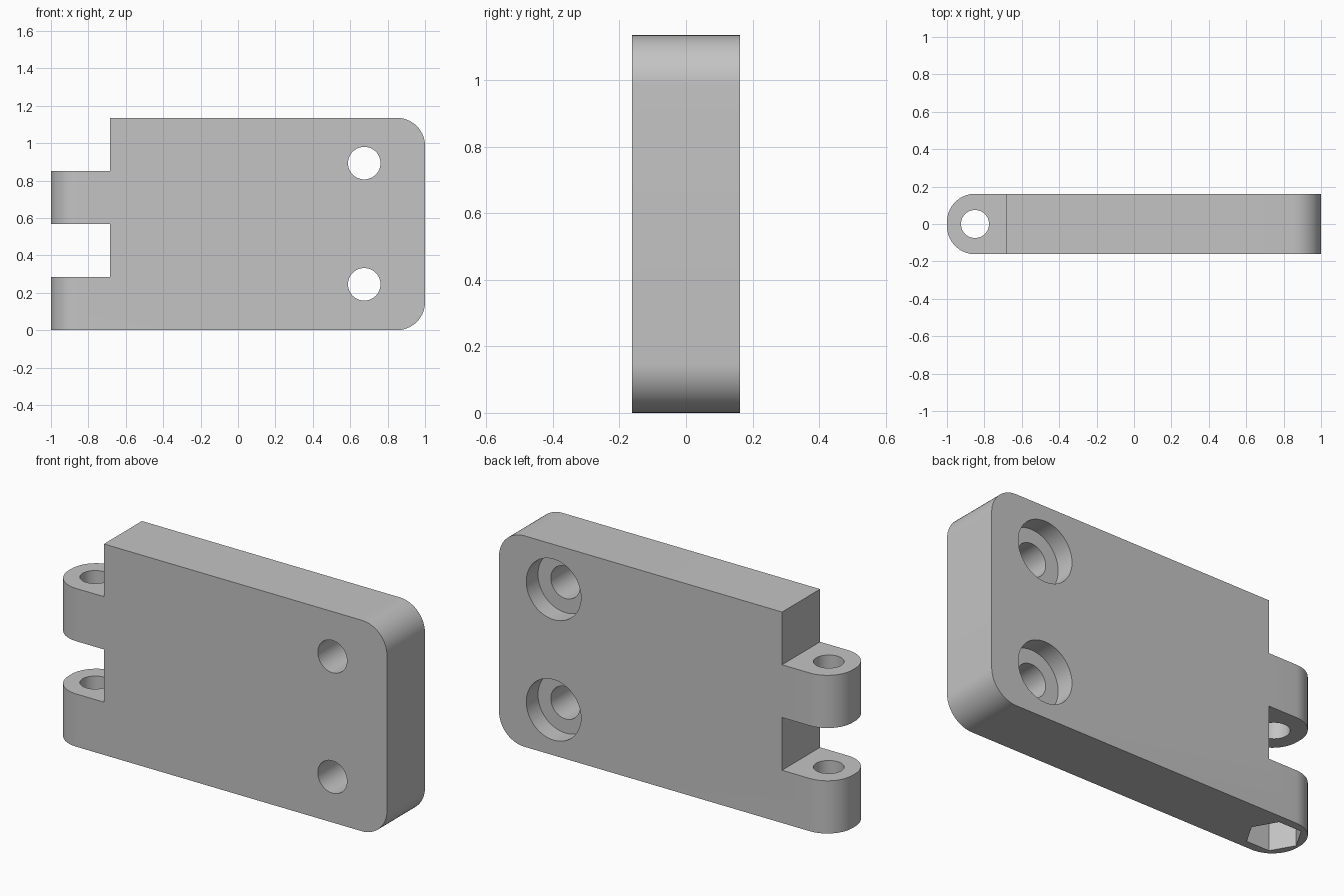
import bpy
import bmesh
from math import pi
from mathutils import Matrix

cube = bpy.data.objects.get("Cube")
if cube:
    bpy.data.objects.remove(cube, do_unlink=True)

HEIGHT = 1.135
HALF = 0.1615          # half the plate thickness
STEP = HEIGHT / 4      # knuckle height and gap
ROOT = -0.685          # where the plate meets the knuckles
ROUND = 0.15
PIN_X = -0.85
SCREW_X = 0.675

grey = bpy.data.materials.new("light_grey")
grey.use_nodes = True
colour = (0.55, 0.55, 0.55, 1)
grey.diffuse_color = colour
grey.node_tree.nodes["Principled BSDF"].inputs["Base Color"].default_value = colour


def add_object(name, bm):
    mesh = bpy.data.meshes.new(name)
    bmesh.ops.recalc_face_normals(bm, faces=bm.faces)
    bm.to_mesh(mesh)
    bm.free()
    mesh.materials.append(grey)
    obj = bpy.data.objects.new(name, mesh)
    bpy.context.collection.objects.link(obj)
    return obj


def cut(target, centre, radius, depth, axis="Z", sides=48):
    """Drill a round or polygonal hole along one axis."""
    bm = bmesh.new()
    turn = Matrix.Rotation(pi / 2, 4, "X") if axis == "Y" else Matrix()
    # first corner of the polygon points along x
    points = Matrix.Rotation(pi / 2, 4, "Z")
    bmesh.ops.create_cone(bm, cap_ends=True, segments=sides, radius1=radius,
                          radius2=radius, depth=depth,
                          matrix=Matrix.Translation(centre) @ turn @ points)
    cutter = add_object("hole_cutter", bm)
    cutter.hide_render = True
    mod = target.modifiers.new("hole", "BOOLEAN")
    mod.operation = "DIFFERENCE"
    mod.solver = "EXACT"
    mod.object = cutter
    bpy.context.view_layer.objects.active = target
    bpy.ops.object.modifier_apply(modifier=mod.name)
    bpy.data.objects.remove(cutter, do_unlink=True)


# Plate with two stepped knuckles, extruded through its thickness
outline = [(-1, 0), (1, 0), (1, HEIGHT), (ROOT, HEIGHT),
           (ROOT, 3 * STEP), (-1, 3 * STEP), (-1, 2 * STEP),
           (ROOT, 2 * STEP), (ROOT, STEP), (-1, STEP)]
bm = bmesh.new()
face = bm.faces.new([bm.verts.new((x, -HALF, z)) for x, z in outline])
side = bmesh.ops.extrude_face_region(bm, geom=[face])
moved = [v for v in side["geom"] if isinstance(v, bmesh.types.BMVert)]
bmesh.ops.translate(bm, vec=(0, 2 * HALF, 0), verts=moved)
bmesh.ops.recalc_face_normals(bm, faces=bm.faces)

# Round the knuckle ends and the two far plate corners
rounded = []
for e in bm.edges:
    a, b = (v.co for v in e.verts)
    knuckle = a.x < -0.99 and b.x < -0.99 and abs(a.z - b.z) > 0.1
    corner = a.x > 0.99 and b.x > 0.99 and abs(a.y - b.y) > 0.1
    if knuckle or corner:
        rounded.append(e)
bmesh.ops.bevel(bm, geom=rounded, offset=ROUND, offset_type="OFFSET",
                segments=14, profile=0.5, affect="EDGES")
leaf = add_object("hinge_leaf", bm)

# Pin bore and the hexagonal nut pocket under the lower knuckle
cut(leaf, (PIN_X, 0, HEIGHT / 2), 0.075, 2 * HEIGHT)
cut(leaf, (PIN_X, 0, 0), 0.135, 0.3, sides=6)

# Screw holes, counterbored from the back
for z in (0.245, 0.893):
    cut(leaf, (SCREW_X, 0, z), 0.087, 1, axis="Y")
    cut(leaf, (SCREW_X, HALF, z), 0.163, 0.2, axis="Y")

bpy.ops.object.select_all(action="DESELECT")
leaf.select_set(True)
bpy.context.view_layer.objects.active = leaf
bpy.ops.object.shade_smooth_by_angle(angle=pi / 6)
